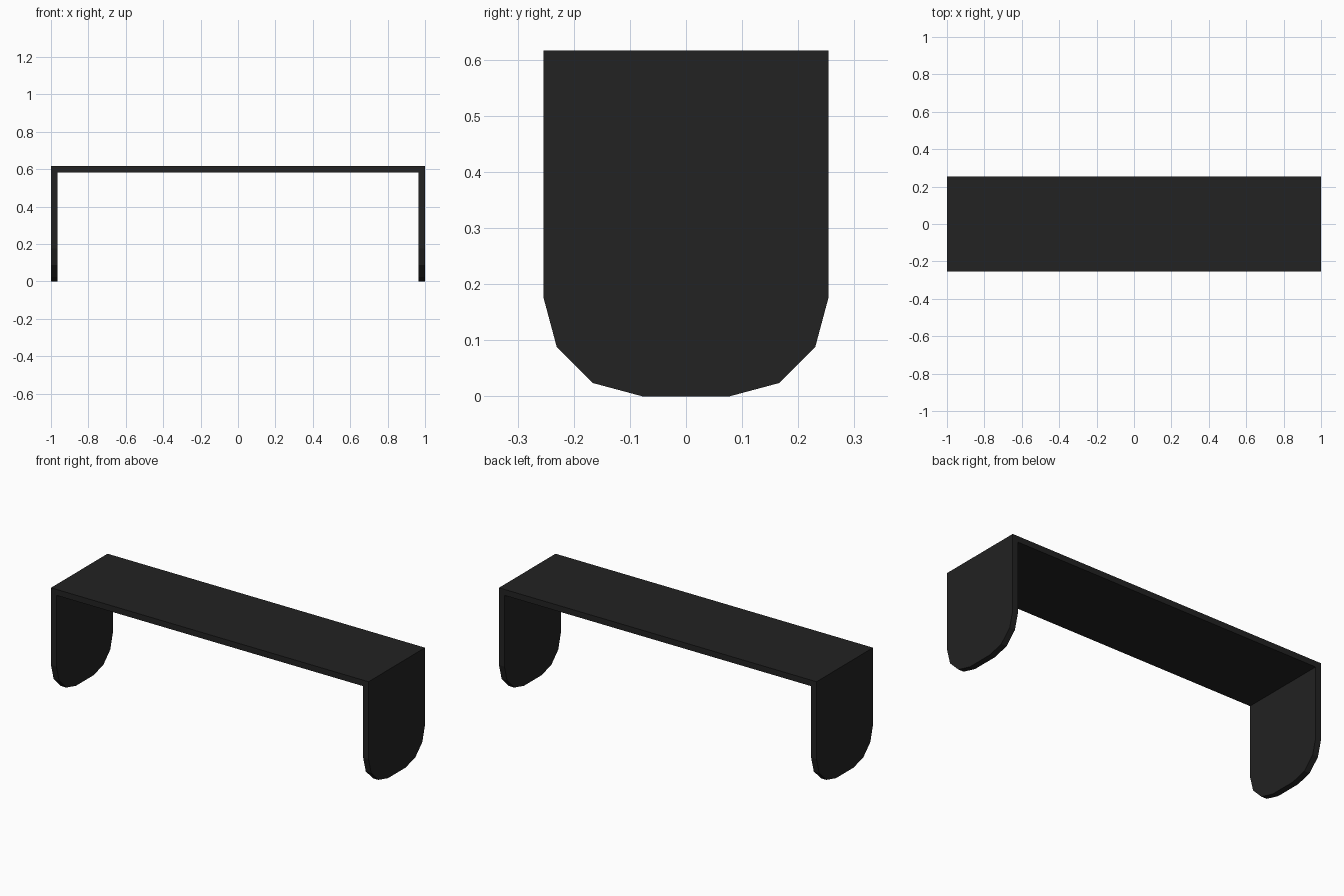
import bpy, bmesh
from math import sin, cos, radians
from mathutils import Vector

cube = bpy.data.objects.get("Cube")
if cube:
    bpy.data.objects.remove(cube, do_unlink=True)

HALF_LEN, HALF_DEPTH, HEIGHT = 1.0, 0.254, 0.616
THICK, RADIUS, STEPS = 0.034, 0.176, 3

black = bpy.data.materials.new("matte_black")
black.use_nodes = True
colour = (0.016, 0.016, 0.016, 1)
black.diffuse_color = colour
black.node_tree.nodes["Principled BSDF"].inputs["Base Color"].default_value = colour


def extruded_panel(name, profile, x_start, width):
    """Extrude a (y, z) profile along x into a solid panel."""
    bm = bmesh.new()
    face = bm.faces.new([bm.verts.new((x_start, y, z)) for y, z in profile])
    result = bmesh.ops.extrude_face_region(bm, geom=[face])
    moved = [v for v in result["geom"] if isinstance(v, bmesh.types.BMVert)]
    bmesh.ops.translate(bm, verts=moved, vec=Vector((width, 0, 0)))
    bmesh.ops.recalc_face_normals(bm, faces=bm.faces)
    mesh = bpy.data.meshes.new(name)
    bm.to_mesh(mesh)
    bm.free()
    mesh.materials.append(black)
    obj = bpy.data.objects.new(name, mesh)
    bpy.context.collection.objects.link(obj)
    return obj


# Side panel outline: square top corners, faceted round bottom corners
arc = [radians(90 * i / STEPS) for i in range(STEPS + 1)]
right_half = [(HALF_DEPTH - RADIUS + RADIUS * sin(a), RADIUS - RADIUS * cos(a)) for a in arc]
right_half.append((HALF_DEPTH, HEIGHT))
side_profile = right_half + [(-y, z) for y, z in reversed(right_half)]

extruded_panel("right_side_panel", side_profile, -HALF_LEN, THICK)
extruded_panel("left_side_panel", side_profile, HALF_LEN - THICK, THICK)

# Flat top board fitted between the side panels
low = HEIGHT - THICK
top_profile = [(-HALF_DEPTH, low), (HALF_DEPTH, low), (HALF_DEPTH, HEIGHT), (-HALF_DEPTH, HEIGHT)]
extruded_panel("top_board", top_profile, THICK - HALF_LEN, 2 * (HALF_LEN - THICK))
